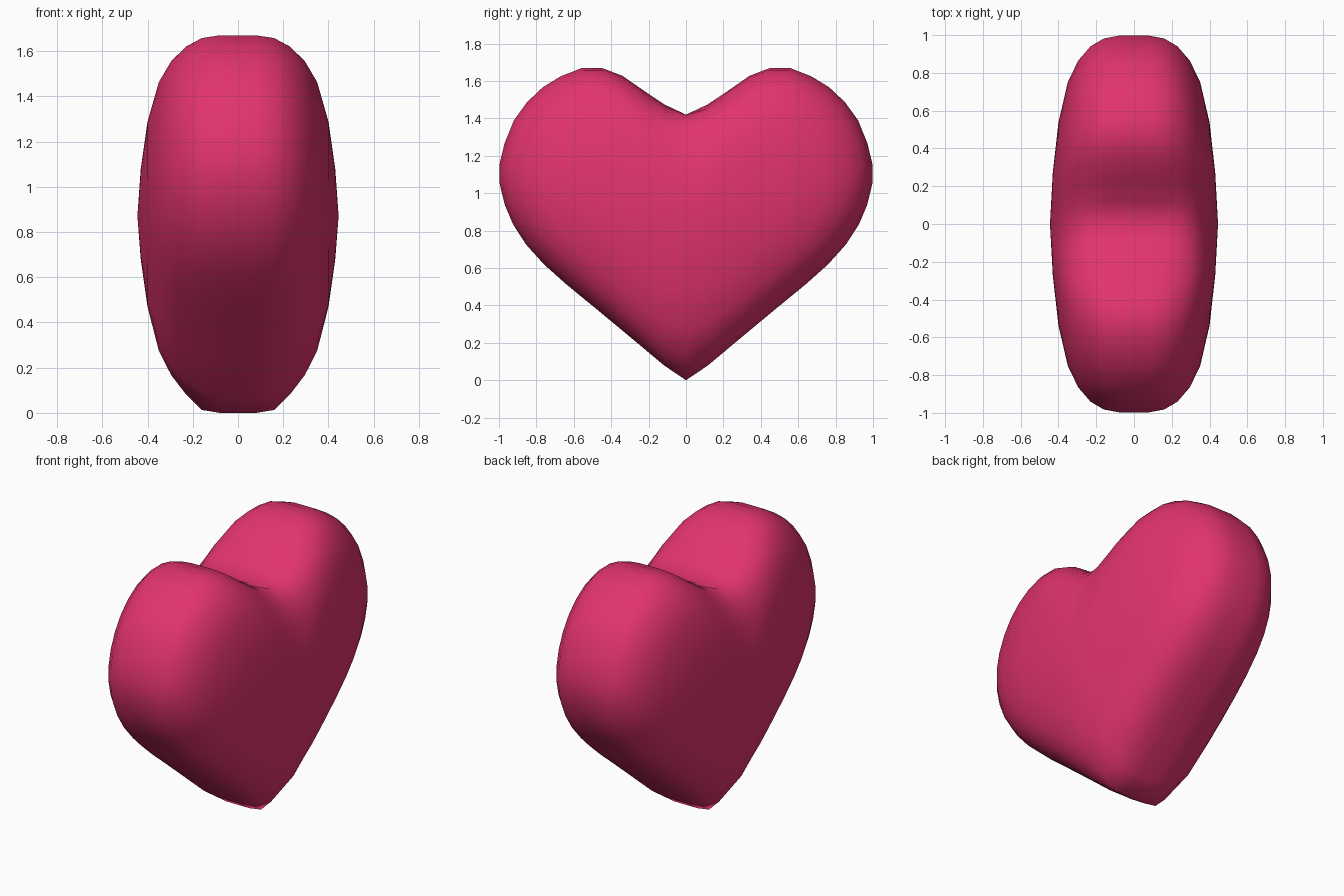
import bpy
import bmesh

cube = bpy.data.objects.get("Cube")
if cube:
    bpy.data.objects.remove(cube, do_unlink=True)

# Pink material
pink = bpy.data.materials.new("raspberry_pink")
pink.use_nodes = True
colour = (0.76, 0.034, 0.15, 1)
pink.diffuse_color = colour
pink.node_tree.nodes["Principled BSDF"].inputs["Base Color"].default_value = colour

# Half outline of the heart (y, z), from the cleft round to the tip
half = [(0, 1.42), (.118, 1.476), (.235, 1.555), (.34, 1.628), (.45, 1.67),
        (.556, 1.67), (.67, 1.625), (.765, 1.567), (.85, 1.487), (.92, 1.39),
        (.97, 1.267), (.997, 1.155), (.997, 1.053), (.968, .936), (.925, .834),
        (.856, .727), (.76, .62), (.64, .513), (.49, .39), (.315, .245),
        (.118, .08), (0, 0)]
outline = half + [(-y, z) for y, z in half[-2:0:-1]]
count = len(outline)
mid_z = 0.87

# Side profile: distance from the middle and size of the outline there
profile = [(.08, 1), (.16, .985), (.23, .95), (.295, .88), (.35, .77),
           (.40, .56), (.43, .29)]
pole_x = .445


def soften(points, passes):
    """Round off the cleft and the tip of a closed outline."""
    for _ in range(passes):
        points = [tuple((a + 2 * b + c) / 4 for a, b, c in
                        zip(points[i - 1], points[i], points[(i + 1) % count]))
                  for i in range(count)]
    return points


def add_ring(bm, x, size):
    points = soften(outline, round((1 - size) * 14))
    return [bm.verts.new((x, y * size, mid_z + (z - mid_z) * size))
            for y, z in points]


# Heart body: rings bridged from one cheek to the other, closed at the poles
bm = bmesh.new()
stations = [(-x, s) for x, s in reversed(profile)] + [(0, 1)] + profile
rings = [add_ring(bm, x, s) for x, s in stations]
for a, b in zip(rings, rings[1:]):
    for i in range(count):
        j = (i + 1) % count
        bm.faces.new((a[i], a[j], b[j], b[i]))
for ring, x in ((rings[0], -pole_x), (rings[-1], pole_x)):
    pole = bm.verts.new((x, 0, mid_z))
    for i in range(count):
        bm.faces.new((ring[i], ring[(i + 1) % count], pole))
bmesh.ops.recalc_face_normals(bm, faces=bm.faces)
for face in bm.faces:
    face.smooth = True

mesh = bpy.data.meshes.new("heart")
bm.to_mesh(mesh)
bm.free()
mesh.materials.append(pink)
heart = bpy.data.objects.new("heart", mesh)
bpy.context.collection.objects.link(heart)
